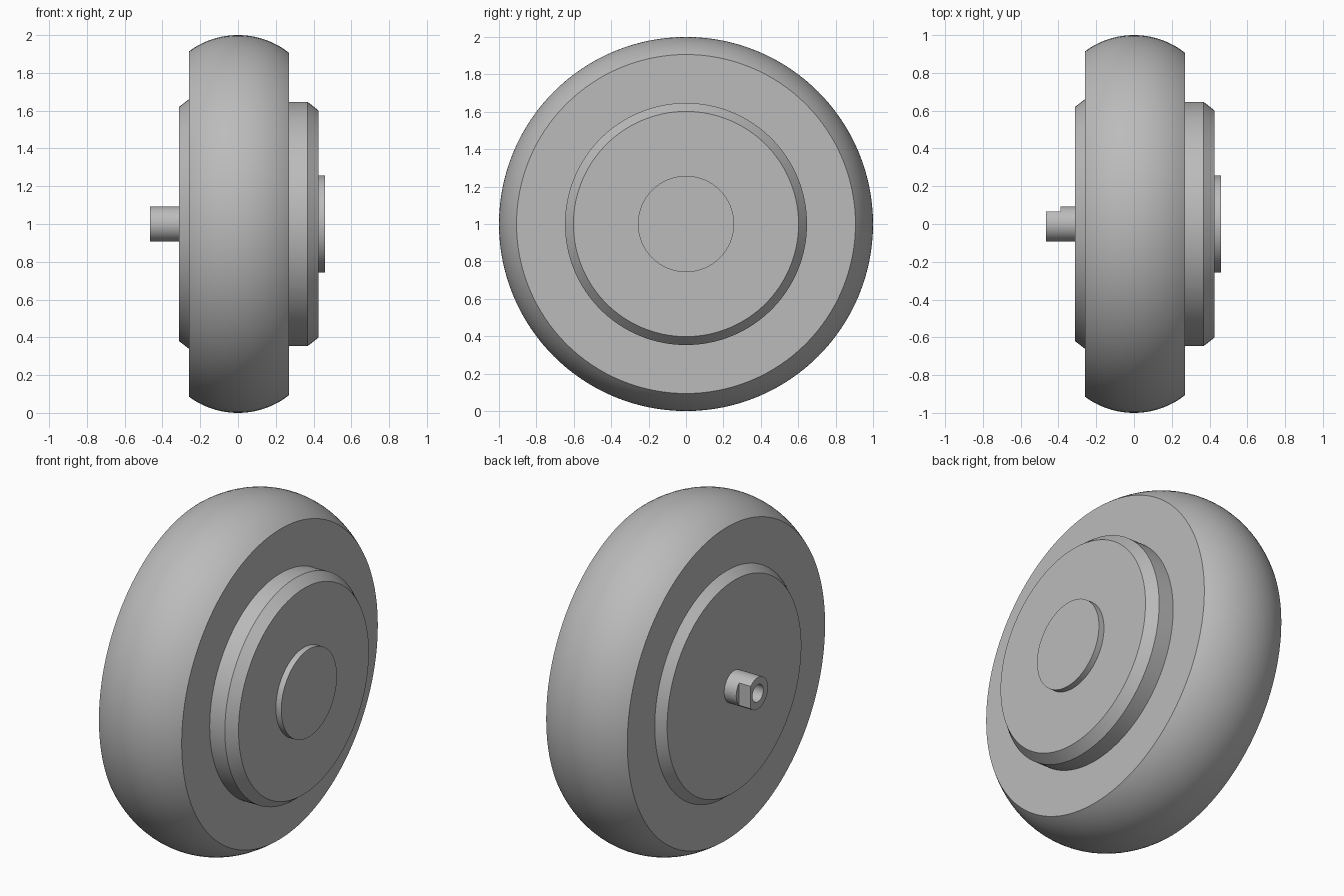
import bpy, bmesh, math
from mathutils import Matrix, Vector

cube = bpy.data.objects.get("Cube")
if cube:
    bpy.data.objects.remove(cube, do_unlink=True)

grey = bpy.data.materials.new("plain_grey")
grey.use_nodes = True
colour = (0.5, 0.5, 0.5, 1)
grey.diffuse_color = colour
grey.node_tree.nodes["Principled BSDF"].inputs["Base Color"].default_value = colour


def turned(name, profile, steps=128):
    """Spin a profile of (x, radius) points around the axle line."""
    bm = bmesh.new()
    verts = [bm.verts.new((x, 0, r)) for x, r in profile]
    edges = [bm.edges.new(pair) for pair in zip(verts, verts[1:])]
    bmesh.ops.spin(bm, geom=verts + edges, cent=(0, 0, 0), axis=(1, 0, 0),
                   angle=math.tau, steps=steps, use_duplicate=False)
    bmesh.ops.remove_doubles(bm, verts=bm.verts, dist=1e-5)
    bmesh.ops.recalc_face_normals(bm, faces=bm.faces)
    mesh = bpy.data.meshes.new(name)
    bm.to_mesh(mesh)
    bm.free()
    obj = bpy.data.objects.new(name, mesh)
    bpy.context.collection.objects.link(obj)
    obj.location.z = 1
    mesh.materials.append(grey)
    return obj


# Tyre with a crowned tread
inner, outer, crown = -0.26, 0.27, 0.435
tread = []
for i in range(33):
    x = inner + (outer - inner) * i / 32
    tread.append((x, 1 - crown + math.sqrt(crown ** 2 - x ** 2)))
tyre = turned("tyre", [(inner, 0)] + tread + [(outer, 0)])

# Chamfered hub covers and centre cap
outer_cover = turned("outer_hub_cover",
                     [(0.2, 0), (0.2, 0.647), (0.368, 0.647), (0.425, 0.602), (0.425, 0)])
inner_cover = turned("inner_hub_cover",
                     [(-0.2, 0), (-0.2, 0.66), (-0.26, 0.66), (-0.312, 0.62), (-0.312, 0)])
cap = turned("centre_cap", [(0.4, 0), (0.4, 0.257), (0.46, 0.257), (0.46, 0)])

# Hollow axle stub
axle = turned("axle", [(-0.28, 0), (-0.28, 0.093), (-0.465, 0.093),
                       (-0.465, 0.05), (-0.33, 0.05), (-0.33, 0)], 64)

# Block that mills the flat on the axle end
bm = bmesh.new()
bmesh.ops.create_cube(bm, size=0.2, matrix=Matrix.Translation(Vector((-0.49, 0.166, 1))))
mesh = bpy.data.meshes.new("flat_cutter")
bm.to_mesh(mesh)
bm.free()
cutter = bpy.data.objects.new("flat_cutter", mesh)
bpy.context.collection.objects.link(cutter)
cutter.hide_render = True
bpy.context.view_layer.update()

bpy.ops.object.select_all(action="DESELECT")
bpy.context.view_layer.objects.active = axle
axle.select_set(True)
cut = axle.modifiers.new("flat", "BOOLEAN")
cut.operation = "DIFFERENCE"
cut.solver = "EXACT"
cut.object = cutter
bpy.ops.object.modifier_apply(modifier=cut.name)
bpy.data.objects.remove(cutter, do_unlink=True)

# Smooth curved surfaces, keep machined edges sharp
for obj in (tyre, outer_cover, inner_cover, cap, axle):
    obj.select_set(True)
bpy.ops.object.shade_smooth_by_angle(angle=math.radians(25))
